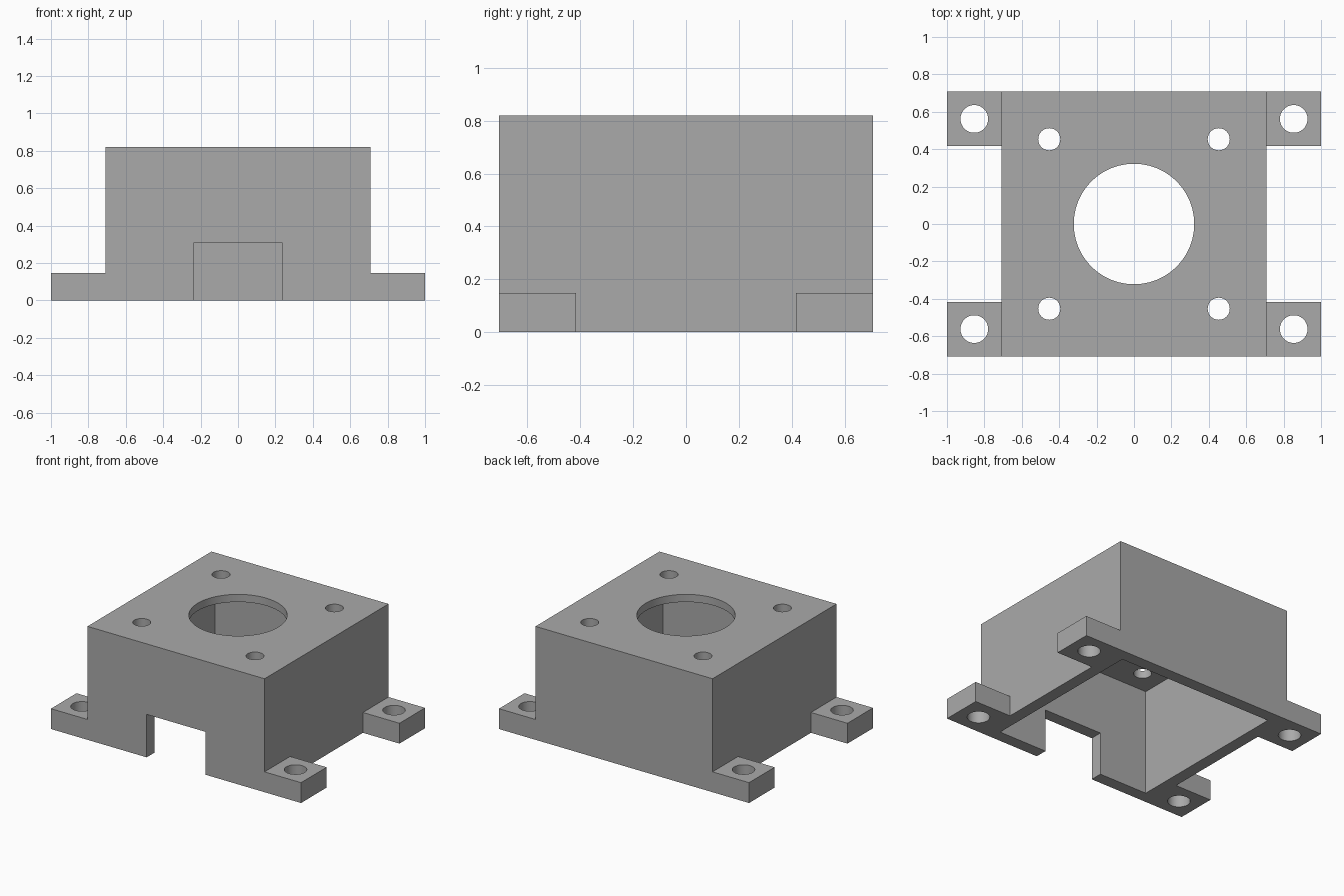
import bpy

cube = bpy.data.objects.get("Cube")
if cube:
    bpy.data.objects.remove(cube, do_unlink=True)

# Main dimensions
HALF = 0.708        # half width of the housing
INNER = 0.62        # half width of the hollow
HEIGHT = 0.82
CEILING = 0.765     # underside of the top plate
FOOT_H = 0.147
FOOT = 0.292        # side of a square foot
NOTCH_W, NOTCH_H = 0.234, 0.31

grey = bpy.data.materials.new("plain grey")
grey.use_nodes = True
colour = (0.4, 0.4, 0.4, 1)
grey.diffuse_color = colour
grey.node_tree.nodes["Principled BSDF"].inputs["Base Color"].default_value = colour


def box(name, low, high):
    mid = [(a + b) / 2 for a, b in zip(low, high)]
    bpy.ops.mesh.primitive_cube_add(size=1, location=mid)
    ob = bpy.context.object
    ob.name = name
    ob.scale = [b - a for a, b in zip(low, high)]
    bpy.ops.object.transform_apply(location=True, rotation=True, scale=True)
    ob.data.materials.append(grey)
    return ob


def drill(name, x, y, radius, sides):
    bpy.ops.mesh.primitive_cylinder_add(vertices=sides, radius=radius, depth=3, location=(x, y, 0))
    ob = bpy.context.object
    ob.name = name
    ob.data.materials.append(grey)
    return ob


def combine(target, tool, operation):
    mod = target.modifiers.new(tool.name, 'BOOLEAN')
    mod.operation = operation
    mod.solver = 'EXACT'
    mod.object = tool
    bpy.context.view_layer.objects.active = target
    bpy.ops.object.modifier_apply(modifier=mod.name)
    bpy.data.objects.remove(tool, do_unlink=True)


# Housing with its four feet
bracket = box("mounting_bracket", (-HALF, -HALF, 0), (HALF, HALF, HEIGHT))
corners = [(sx, sy) for sx in (-1, 1) for sy in (-1, 1)]
for sx, sy in corners:
    xs = sorted((sx * (HALF - 0.04), sx))
    ys = sorted((sy * (HALF - FOOT), sy * HALF))
    combine(bracket, box("foot", (xs[0], ys[0], 0), (xs[1], ys[1], FOOT_H)), 'UNION')

# Hollow underside and cable notch in the front wall
combine(bracket, box("hollow", (-INNER, -INNER, -1), (INNER, INNER, CEILING)), 'DIFFERENCE')
combine(bracket, box("notch", (-NOTCH_W, -1, -1), (NOTCH_W, -INNER / 2, NOTCH_H)), 'DIFFERENCE')

# Shaft hole, top screw holes and foot holes
combine(bracket, drill("shaft_hole", 0, 0, 0.322, 96), 'DIFFERENCE')
for sx, sy in corners:
    combine(bracket, drill("screw_hole", sx * 0.453, sy * 0.453, 0.059, 48), 'DIFFERENCE')
    combine(bracket, drill("foot_hole", sx * 0.854, sy * 0.562, 0.074, 48), 'DIFFERENCE')

# Smooth hole walls, sharp edges elsewhere
bpy.ops.object.select_all(action='DESELECT')
bracket.select_set(True)
bpy.context.view_layer.objects.active = bracket
bpy.ops.object.shade_smooth_by_angle()
